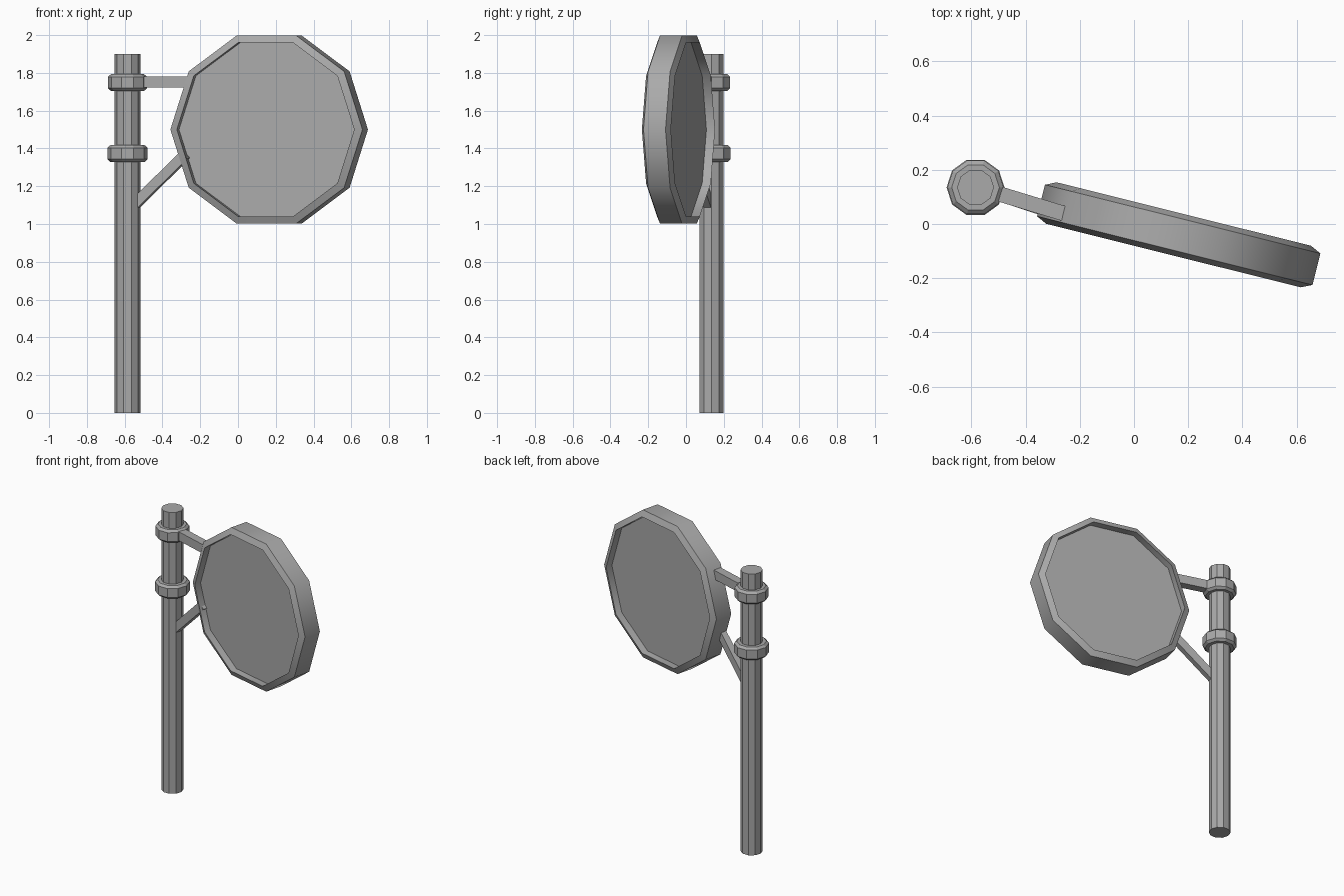
import bpy, bmesh, math
from mathutils import Vector, Matrix

if "Cube" in bpy.data.objects:
    bpy.data.objects.remove(bpy.data.objects["Cube"])

SIDES = 10
grey = bpy.data.materials.new("plain grey")
grey.use_nodes = True
grey.diffuse_color = (0.4, 0.4, 0.4, 1)
grey.node_tree.nodes["Principled BSDF"].inputs["Base Color"].default_value = grey.diffuse_color


def add_object(name, bm, matrix=Matrix(), smooth=None):
    bmesh.ops.recalc_face_normals(bm, faces=bm.faces)
    mesh = bpy.data.meshes.new(name)
    bm.to_mesh(mesh)
    bm.free()
    mesh.materials.append(grey)
    obj = bpy.data.objects.new(name, mesh)
    obj.matrix_world = matrix
    bpy.context.collection.objects.link(obj)
    if smooth:
        bpy.ops.object.select_all(action="DESELECT")
        obj.select_set(True)
        bpy.context.view_layer.objects.active = obj
        bpy.ops.object.shade_smooth_by_angle(angle=math.radians(smooth))
    return obj


def lathe(name, profile, matrix, smooth=None):
    """Turn a (radius, height) profile around z and cap both ends."""
    bm = bmesh.new()
    rings = []
    for r, h in profile:
        angles = [2 * math.pi * i / SIDES for i in range(SIDES)]
        rings.append([bm.verts.new((r * math.cos(a), r * math.sin(a), h)) for a in angles])
    for low, high in zip(rings, rings[1:]):
        for i in range(SIDES):
            j = (i + 1) % SIDES
            bm.faces.new((low[i], low[j], high[j], high[i]))
    bm.faces.new(rings[0])
    bm.faces.new(rings[-1])
    return add_object(name, bm, matrix, smooth)


def bar(name, start, end, width, height):
    """Square bar between two points, kept upright."""
    start, end = Vector(start), Vector(end)
    along = (end - start).normalized()
    side = along.cross(Vector((0, 0, 1))).normalized()
    up = side.cross(along)
    turn = Matrix((along, side, up)).transposed().to_4x4()
    size = Matrix.Diagonal(((end - start).length, width, height, 1))
    bm = bmesh.new()
    bmesh.ops.create_cube(bm, size=1, matrix=size)
    return add_object(name, bm, Matrix.Translation((start + end) / 2) @ turn)


# Pole
POLE = Vector((-0.585, 0.135, 0))
lathe("pole", [(0.068, 0), (0.068, 1.9)], Matrix.Translation(POLE))

# Chamfered collars around the pole
for name, radius, z in (("upper_collar", 0.104, 1.749), ("lower_collar", 0.107, 1.373)):
    inner = radius - 0.016
    profile = [(inner, -0.044), (radius, -0.03), (radius, 0.03), (inner, 0.044)]
    lathe(name, profile, Matrix.Translation(POLE + Vector((0, 0, z))))

# Round head with a bevelled rim and a recessed panel on each side
head = (Matrix.Translation((0.165, -0.04, 1.5))
        @ Matrix.Rotation(math.radians(-14), 4, "Z")
        @ Matrix.Rotation(math.radians(90), 4, "X"))
half = [(0.484, 0.032), (0.484, 0.079), (0.524, 0.06)]
lathe("head", [(r, -h) for r, h in half] + half[::-1], head, smooth=40)

# Bracket arm and diagonal brace
bar("bracket_arm", (-0.52, 0.118, 1.752), (-0.257, 0.038, 1.752), 0.056, 0.06)
bar("diagonal_brace", (-0.56, 0.125, 1.09), (-0.275, 0.03, 1.37), 0.04, 0.054)
